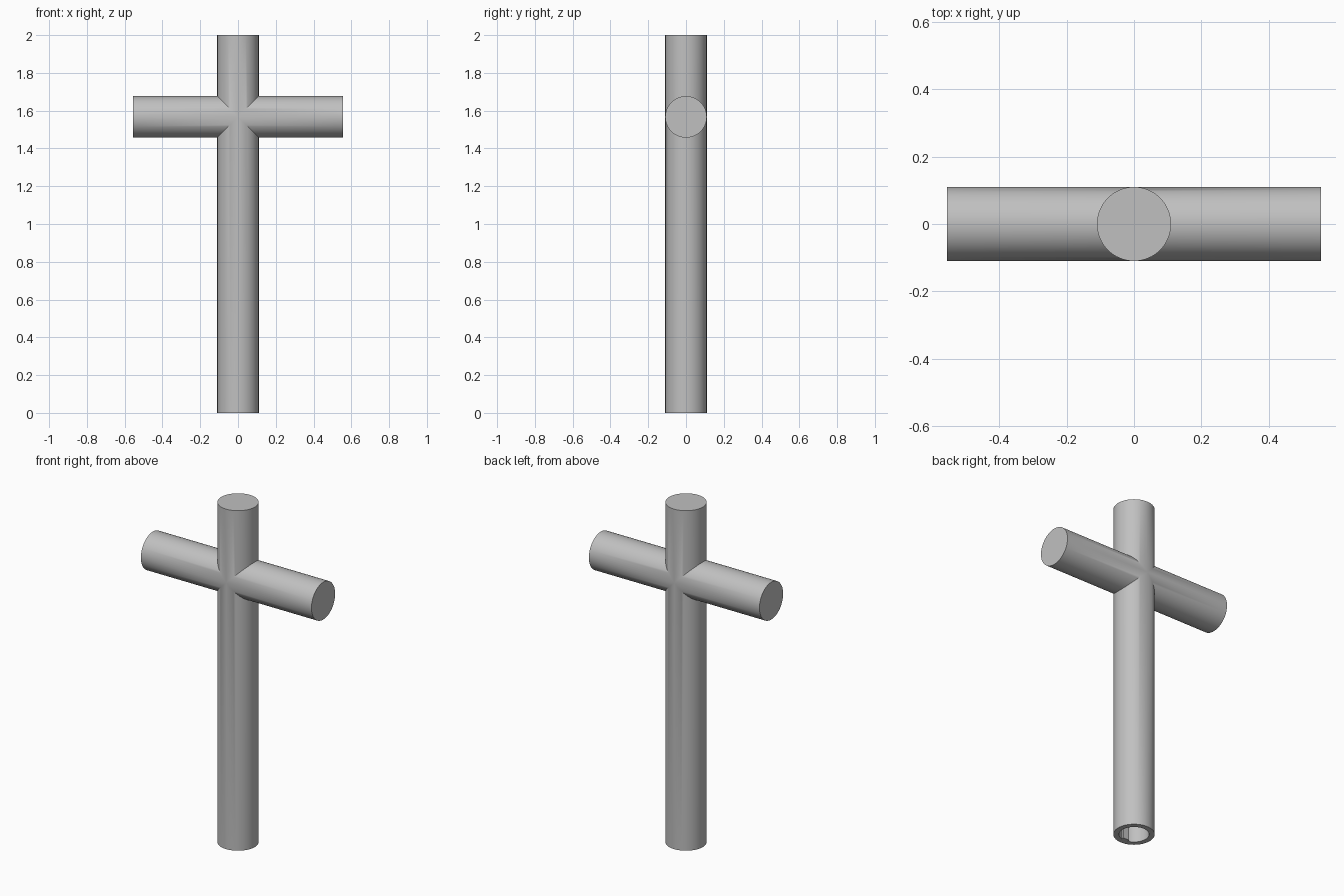
import bpy, bmesh, math

RADIUS = 0.11
CROSS_Z = 1.567
SEGMENTS = 64

if "Cube" in bpy.data.objects:
    bpy.data.objects.remove(bpy.data.objects["Cube"], do_unlink=True)

grey = bpy.data.materials.new("plain grey")
grey.use_nodes = True
colour = (0.53, 0.53, 0.53, 1)
grey.diffuse_color = colour
grey.node_tree.nodes["Principled BSDF"].inputs["Base Color"].default_value = colour


def rod(name, length, location, rotation=(0, 0, 0)):
    bpy.ops.mesh.primitive_cylinder_add(vertices=SEGMENTS, radius=RADIUS, depth=length,
                                        location=location, rotation=rotation)
    obj = bpy.context.object
    obj.name = name
    obj.data.materials.append(grey)
    return obj


def keyed_bore(name, radius, depth, rib_half_width, rib_inner):
    """Round cutter with a slot on the front side that leaves a rib standing."""
    start = -math.pi / 2 + math.asin(rib_half_width / radius)
    sweep = 3 * math.pi / 2 - math.asin(rib_half_width / radius) - start
    outline = [(radius * math.cos(start + sweep * i / 48),
                radius * math.sin(start + sweep * i / 48)) for i in range(49)]
    outline += [(-rib_half_width, -rib_inner), (rib_half_width, -rib_inner)]
    bm = bmesh.new()
    face = bm.faces.new([bm.verts.new((x, y, -0.05)) for x, y in outline])
    top = bmesh.ops.extrude_face_region(bm, geom=[face])["geom"]
    bmesh.ops.translate(bm, vec=(0, 0, depth + 0.05),
                        verts=[v for v in top if isinstance(v, bmesh.types.BMVert)])
    bmesh.ops.recalc_face_normals(bm, faces=bm.faces)
    mesh = bpy.data.meshes.new(name)
    bm.to_mesh(mesh)
    bm.free()
    mesh.materials.append(grey)
    obj = bpy.data.objects.new(name, mesh)
    obj.hide_render = True
    bpy.context.collection.objects.link(obj)
    return obj


def combine(target, other, operation):
    mod = target.modifiers.new(operation.lower(), "BOOLEAN")
    mod.operation = operation
    mod.solver = "EXACT"
    mod.object = other
    bpy.context.view_layer.objects.active = target
    bpy.ops.object.modifier_apply(modifier=mod.name)
    bpy.data.objects.remove(other, do_unlink=True)


# Upright post merged with the crossbar, socket bored into the foot
post = rod("cross_post", 2.0, (0, 0, 1))
crossbar = rod("crossbar", 1.11, (0, 0, CROSS_Z), (0, math.pi / 2, 0))
combine(post, crossbar, "UNION")
combine(post, keyed_bore("foot_socket", 0.08, 0.4, 0.02, 0.064), "DIFFERENCE")

# Smooth sides with crisp rims and joints
bpy.ops.object.select_all(action="DESELECT")
post.select_set(True)
bpy.context.view_layer.objects.active = post
bpy.ops.object.shade_smooth_by_angle(angle=math.radians(30))
